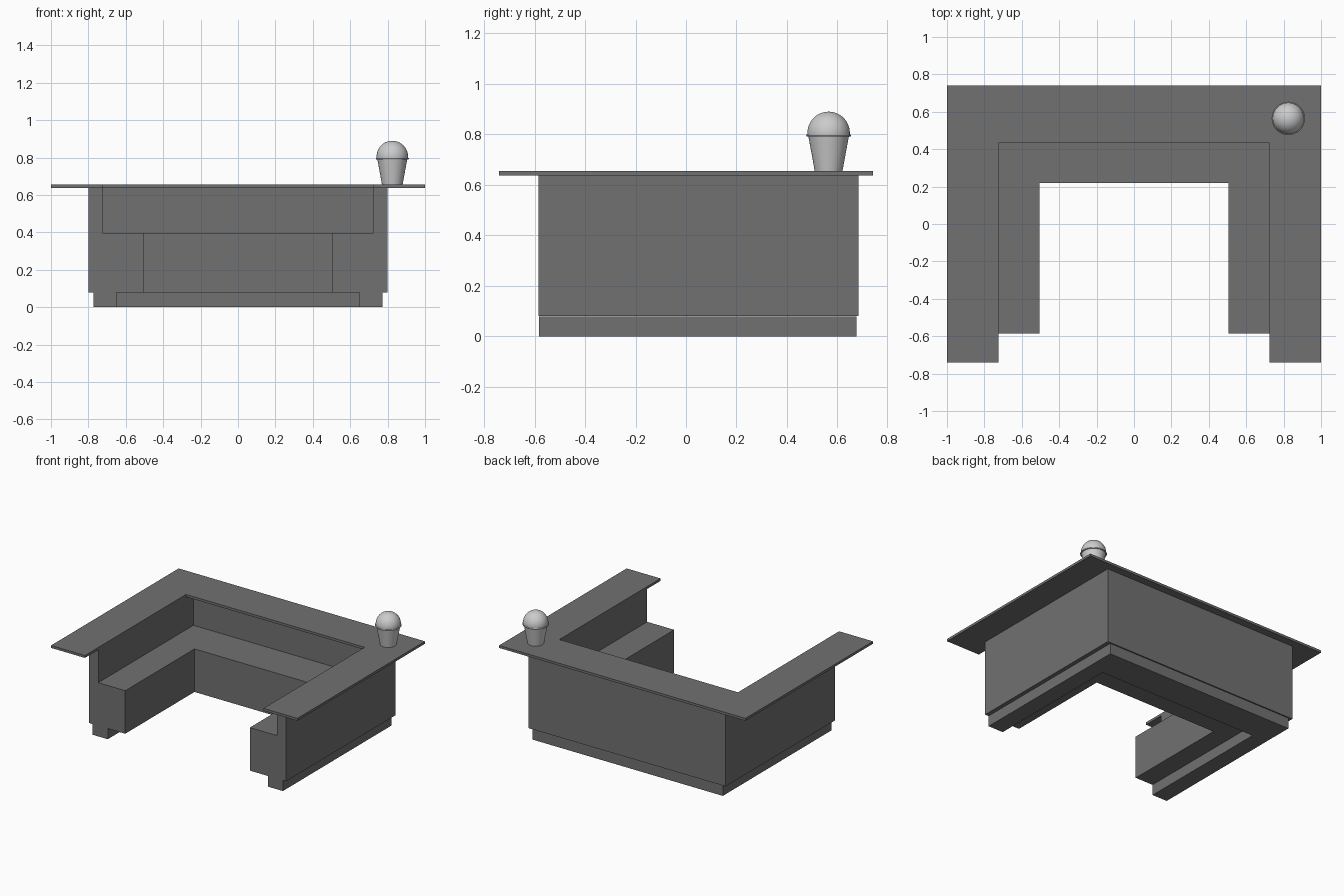
import bpy, bmesh, math

if "Cube" in bpy.data.objects:
    bpy.data.objects.remove(bpy.data.objects["Cube"])

# Dark grey finish for the counter parts
dark = bpy.data.materials.new("dark_grey")
dark.diffuse_color = (0.164, 0.164, 0.164, 1)
dark.use_nodes = True
dark.node_tree.nodes["Principled BSDF"].inputs["Base Color"].default_value = dark.diffuse_color


def add_object(name, bm):
    me = bpy.data.meshes.new(name)
    bm.to_mesh(me)
    bm.free()
    ob = bpy.data.objects.new(name, me)
    bpy.context.collection.objects.link(ob)
    return ob


def u_sweep(name, section, y_front):
    """Sweep a closed section round a U: each point is (half width, back y, z)."""
    bm = bmesh.new()
    rings = []
    for side, at_back in ((-1, False), (-1, True), (1, True), (1, False)):
        rings.append([bm.verts.new((side * x, y if at_back else y_front, z))
                      for x, y, z in section])
    n = len(section)
    for a, b in zip(rings, rings[1:]):
        for i in range(n):
            j = (i + 1) % n
            bm.faces.new((a[i], a[j], b[j], b[i]))
    bm.faces.new(rings[0])
    bm.faces.new(rings[-1])
    bmesh.ops.recalc_face_normals(bm, faces=bm.faces)
    ob = add_object(name, bm)
    ob.data.materials.append(dark)
    return ob


def lathe(name, profile, centre, steps=48):
    """Revolve an (r, z) profile about a vertical axis."""
    bm = bmesh.new()
    pts = [bm.verts.new((r, 0, z)) for r, z in profile]
    edges = [bm.edges.new(p) for p in zip(pts, pts[1:])]
    bmesh.ops.spin(bm, geom=pts + edges, axis=(0, 0, 1), cent=(0, 0, 0),
                   angle=math.tau, steps=steps, use_duplicate=False)
    bmesh.ops.remove_doubles(bm, verts=bm.verts, dist=1e-5)
    bmesh.ops.recalc_face_normals(bm, faces=bm.faces)
    ob = add_object(name, bm)
    ob.location = centre
    bpy.context.view_layer.objects.active = ob
    ob.select_set(True)
    bpy.ops.object.shade_smooth_by_angle(angle=math.radians(35))
    ob.select_set(False)
    return ob


# Recessed plinth
u_sweep("plinth", [(0.772, 0.675, 0), (0.772, 0.675, 0.079),
                   (0.65, 0.45, 0.079), (0.65, 0.45, 0)], -0.582)

# Counter body: tall outer wall with a lower inner work shelf
u_sweep("counter_body", [(0.8, 0.683, 0.08), (0.8, 0.683, 0.637),
                         (0.725, 0.518, 0.637), (0.725, 0.518, 0.396),
                         (0.506, 0.218, 0.396), (0.506, 0.218, 0.08)], -0.585)

# Overhanging counter top
u_sweep("counter_top", [(1.0, 0.74, 0.637), (1.0, 0.74, 0.655),
                        (0.725, 0.433, 0.655), (0.725, 0.433, 0.637)], -0.74)

# Tapered cup, rim and domed top on the back right corner
spot = (0.825, 0.565, 0.655)
lathe("cup", [(0, 0), (0.055, 0), (0.081, 0.142), (0, 0.142)], spot)
lathe("cup_rim", [(0.079, 0.136), (0.087, 0.136), (0.089, 0.14),
                  (0.087, 0.144), (0.079, 0.144), (0.079, 0.136)], spot)
dome = [(0.084 * math.cos(a), 0.151 + 0.084 * math.sin(a))
        for a in (math.radians(-10 + 100 * i / 14) for i in range(14))]
lathe("dome", [(0, dome[0][1])] + dome + [(0, 0.235)], spot)
